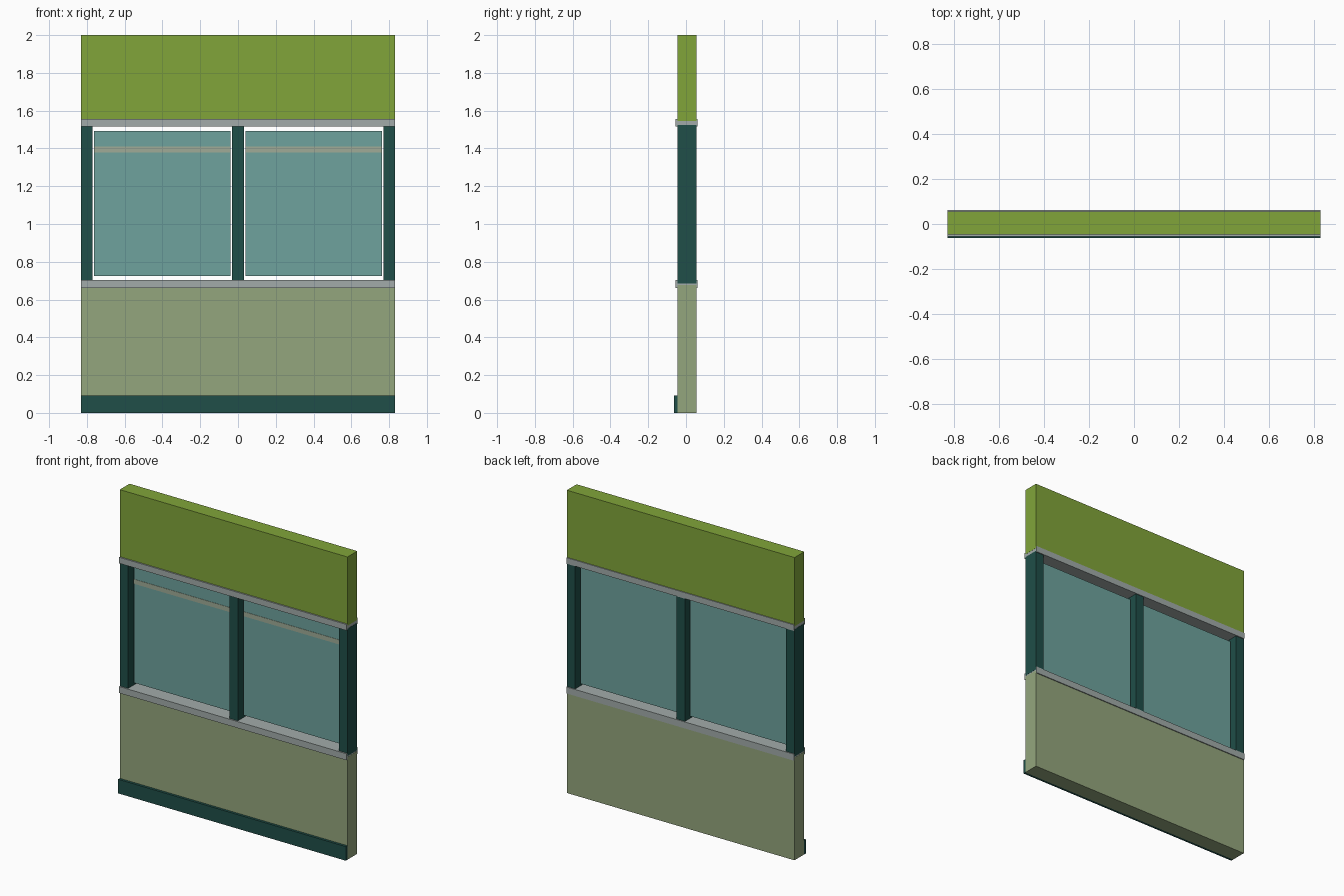
import bpy

cube = bpy.data.objects.get("Cube")
if cube:
    bpy.data.objects.remove(cube, do_unlink=True)


def material(name, colour):
    m = bpy.data.materials.new(name)
    m.use_nodes = True
    m.diffuse_color = (*colour, 1)
    m.node_tree.nodes["Principled BSDF"].inputs["Base Color"].default_value = (*colour, 1)
    return m


green = material("leaf green", (0.22, 0.375, 0.042))
sage = material("sage", (0.296, 0.381, 0.205))
teal = material("dark teal", (0.014, 0.077, 0.065))
grey = material("light grey", (0.36, 0.41, 0.40))
glass = material("glass teal", (0.156, 0.365, 0.337))
band = material("pale band", (0.35, 0.41, 0.31))


def box(name, x, y, z, mat):
    """Axis-aligned box from (low, high) ranges."""
    bpy.ops.mesh.primitive_cube_add(size=1)
    ob = bpy.context.object
    ob.name = name
    ranges = (x, y, z)
    for v in ob.data.vertices:
        v.co = [r[0] if c < 0 else r[1] for c, r in zip(v.co, ranges)]
    ob.data.materials.append(mat)
    return ob


W = 0.832
WALL = (-0.046, 0.056)
RAIL = (-0.055, 0.062)
span = (-W, W)
rail_span = (-W + 0.001, W - 0.001)

# Wall panels and skirting
box("lower_panel", span, WALL, (0, 0.678), sage)
box("upper_panel", span, WALL, (1.545, 2), green)
box("skirting", span, (-0.063, WALL[0]), (0, 0.093), teal)

# Horizontal rails
box("sill_rail", rail_span, RAIL, (0.66, 0.703), grey)
box("head_rail", rail_span, RAIL, (1.517, 1.557), grey)

# Upright posts
for name, x in (("right_post", (-W, -0.771)), ("middle_post", (-0.031, 0.031)),
                ("left_post", (0.771, W))):
    box(name, x, WALL, (0.685, 1.525), teal)

# Panes, each with a thin band on the front
for side, s in (("left", 1), ("right", -1)):
    x = sorted((s * 0.039, s * 0.763))
    box(side + "_pane", x, (0.003, 0.013), (0.724, 1.493), glass)
    box(side + "_pane_band", x, (0.001, 0.003), (1.379, 1.409), band)
